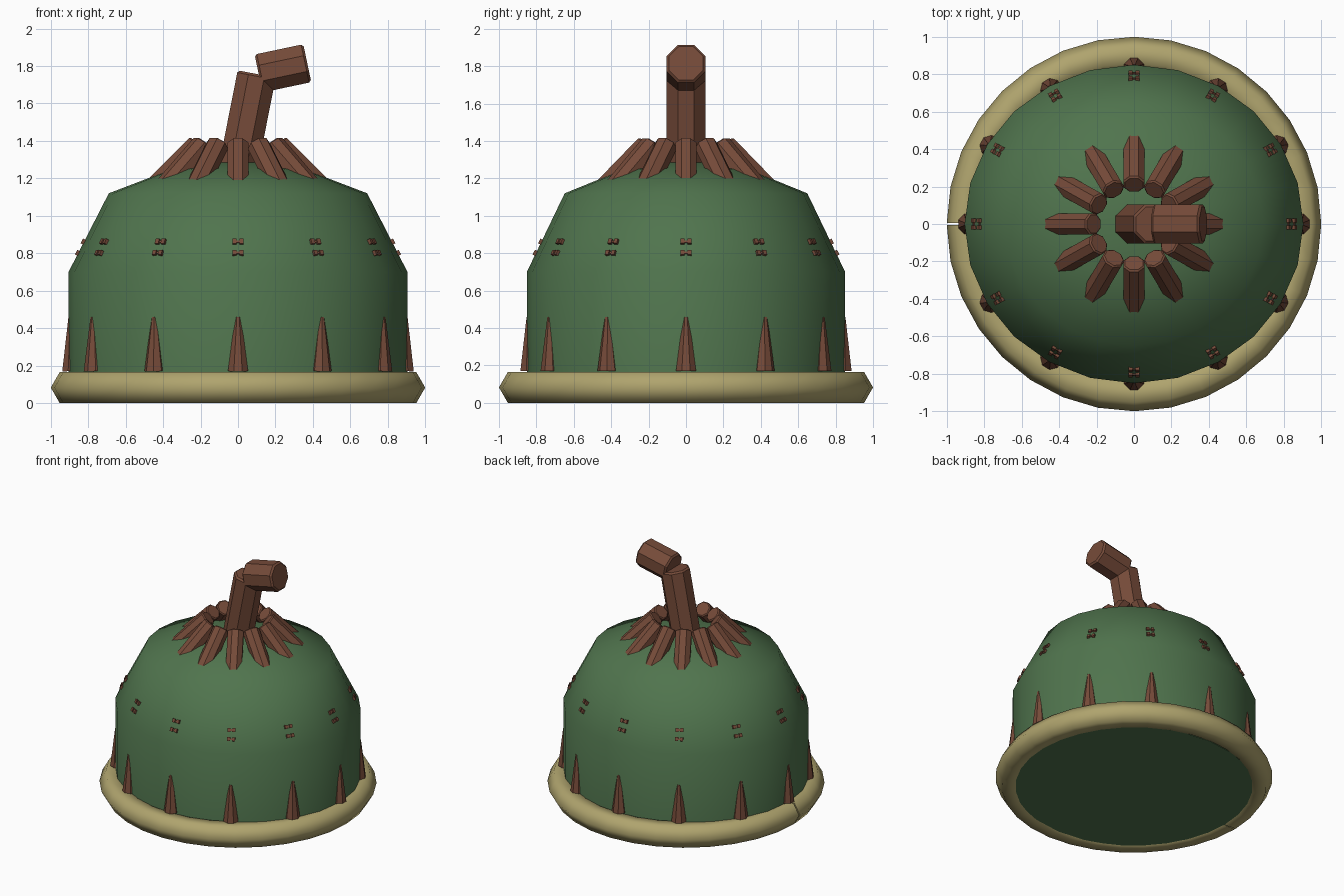
import bpy, bmesh
from math import pi, sin, cos, radians
from mathutils import Vector, Matrix

cube = bpy.data.objects.get("Cube")
if cube:
    bpy.data.objects.remove(cube)

COUNT = 12       # ornaments around the dome
SQUASH = 0.94    # dome is slightly narrower front to back


def material(name, rgb):
    m = bpy.data.materials.new(name)
    m.use_nodes = True
    m.diffuse_color = (*rgb, 1)
    m.node_tree.nodes["Principled BSDF"].inputs["Base Color"].default_value = (*rgb, 1)
    return m


GREEN = material("dome_green", (0.08, 0.175, 0.075))
BROWN = material("bark_brown", (0.18, 0.07, 0.041))
STRAW = material("straw_olive", (0.43, 0.37, 0.155))


def finish(name, bm, mat, smooth=None, bevel=0):
    bmesh.ops.recalc_face_normals(bm, faces=bm.faces)
    mesh = bpy.data.meshes.new(name)
    bm.to_mesh(mesh)
    bm.free()
    mesh.materials.append(mat)
    obj = bpy.data.objects.new(name, mesh)
    bpy.context.collection.objects.link(obj)
    if smooth:
        bpy.ops.object.select_all(action='DESELECT')
        obj.select_set(True)
        bpy.context.view_layer.objects.active = obj
        bpy.ops.object.shade_smooth_by_angle(angle=radians(smooth))
    if bevel:
        mod = obj.modifiers.new("soft_ends", 'BEVEL')
        mod.width = bevel
        mod.segments = 1
        mod.limit_method = 'ANGLE'
        mod.angle_limit = radians(60)
    return obj


def lathe(profile, steps, start=0.0, sweep=2 * pi):
    """Spin (radius, height) points about z."""
    bm = bmesh.new()
    verts = [bm.verts.new((r * cos(start), r * sin(start), z)) for r, z in profile]
    edges = [bm.edges.new(pair) for pair in zip(verts, verts[1:])]
    bmesh.ops.spin(bm, geom=verts + edges, cent=(0, 0, 0), axis=(0, 0, 1),
                   angle=sweep, steps=steps)
    bmesh.ops.remove_doubles(bm, verts=bm.verts, dist=0.0005)
    return bm


def rod(bm, p0, p1, r0, r1):
    """Eight-sided rod between two points, flat side facing out."""
    p0, p1 = Vector(p0), Vector(p1)
    axis = p1 - p0
    turn = axis.to_track_quat('Z', 'Y').to_matrix().to_4x4()
    place = Matrix.Translation((p0 + p1) / 2) @ turn @ Matrix.Rotation(pi / 8, 4, 'Z')
    bmesh.ops.create_cone(bm, cap_ends=True, segments=8, radius1=r0, radius2=r1,
                          depth=axis.length, matrix=place)


def around(r, z, a, squash):
    return (r * cos(a), r * sin(a) * squash, z)


# Dome with vertical wall and closed underside
bm = lathe([(0, 0.003), (0.905, 0.003), (0.905, 0.7), (0.69, 1.12),
            (0.35, 1.25), (0, 1.3)], 24)
bmesh.ops.scale(bm, vec=(1, SQUASH, 1), verts=bm.verts)
finish("dome", bm, GREEN, smooth=60)

# Hexagonal-section rim, with a thin split on one side
section = [(0.905 + 0.095 * cos(k * pi / 3), 0.0823 + 0.095 * sin(k * pi / 3))
           for k in range(7)]
gap = 0.005
bm = lathe(section, 32, pi + gap, 2 * pi - 2 * gap)
bmesh.ops.holes_fill(bm, edges=[e for e in bm.edges if e.is_boundary])
finish("base_rim", bm, STRAW, smooth=75)

# Ornaments repeated around the dome
petals, spikes, stitches = bmesh.new(), bmesh.new(), bmesh.new()
for i in range(COUNT):
    a = 2 * pi * i / COUNT
    rod(petals, around(0.50, 1.095, a, 0.97), around(0.215, 1.38, a, 0.97), 0.062, 0.062)
    rod(spikes, around(0.885, 0.17, a, SQUASH), around(0.89, 0.46, a, SQUASH), 0.058, 0.017)
    # Two rows of stitches, each a thin bar with a knob on either end
    for z in (0.86, 0.8):
        r = 0.905 - 0.512 * (z - 0.7)
        frame = (Matrix.Translation(around(r, z, a, SQUASH)) @ Matrix.Rotation(a, 4, 'Z')
                 @ Matrix.Rotation(-0.47, 4, 'Y'))
        for side, size in ((0, (0.012, 0.05, 0.012)), (-1, (0.025, 0.022, 0.028)),
                           (1, (0.025, 0.022, 0.028))):
            bmesh.ops.create_cube(stitches, size=1, matrix=frame
                                  @ Matrix.Translation((0, side * 0.018, 0))
                                  @ Matrix.Diagonal((*size, 1)))
finish("crown_petals", petals, BROWN, bevel=0.008)
finish("wall_spikes", spikes, BROWN)
finish("stitches", stitches, BROWN)

# Bent stem
for name, p0, p1 in (("stem_lower", (-0.01, 0, 1.2), (0.1, 0, 1.757)),
                     ("stem_upper", (0.11, 0, 1.76), (0.37, 0, 1.815))):
    bm = bmesh.new()
    rod(bm, p0, p1, 0.112, 0.112)
    finish(name, bm, BROWN, bevel=0.012)
